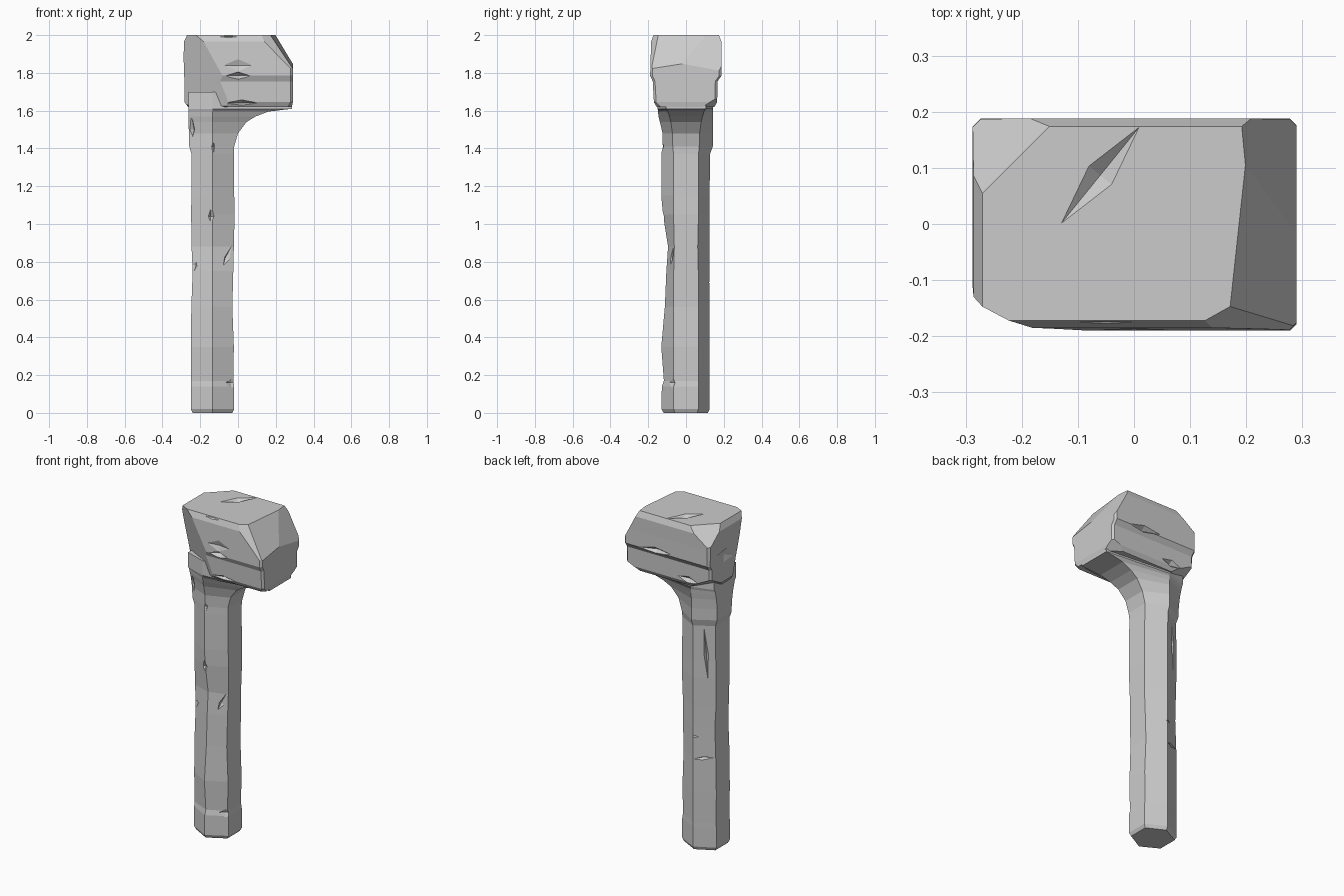
import bpy, bmesh, math
from mathutils import Vector, Matrix, Euler


def loft(name, rings):
    """Skin a stack of closed rings and cap both ends."""
    bm = bmesh.new()
    vr = [[bm.verts.new(p) for p in r] for r in rings]
    n = len(vr[0])
    for a, b in zip(vr, vr[1:]):
        for i in range(n):
            j = (i + 1) % n
            bm.faces.new((a[i], a[j], b[j], b[i]))
    bm.faces.new(vr[0][::-1])
    bm.faces.new(vr[-1])
    bmesh.ops.recalc_face_normals(bm, faces=bm.faces[:])
    return bm


def chip(bm, a, b, c, centre):
    """Slice off the corner lying beyond the plane through a, b, c."""
    a, b, c = Vector(a), Vector(b), Vector(c)
    n = (b - a).cross(c - a).normalized()
    if n.dot(Vector(centre) - a) > 0:
        n = -n
    res = bmesh.ops.bisect_plane(bm, geom=bm.verts[:] + bm.edges[:] + bm.faces[:],
                                 plane_co=a, plane_no=n, clear_outer=True)
    edges = [e for e in res["geom_cut"] if isinstance(e, bmesh.types.BMEdge) and e.is_boundary]
    bmesh.ops.holes_fill(bm, edges=edges, sides=0)


def finish(name, bm):
    bmesh.ops.recalc_face_normals(bm, faces=bm.faces[:])
    me = bpy.data.meshes.new(name)
    bm.to_mesh(me)
    bm.free()
    ob = bpy.data.objects.new(name, me)
    bpy.context.collection.objects.link(ob)
    return ob


def crack(target, loc, size, rot=(0, 0, 0)):
    """Carve a diamond-shaped nick with half-sizes `size`."""
    bm = bmesh.new()
    v = [bm.verts.new(p) for p in ((1, 0, 0), (0, 1, 0), (-1, 0, 0), (0, -1, 0), (0, 0, 1), (0, 0, -1))]
    for i in range(4):
        bm.faces.new((v[i], v[(i + 1) % 4], v[4]))
        bm.faces.new((v[(i + 1) % 4], v[i], v[5]))
    rot = Euler([math.radians(r) for r in rot]).to_matrix().to_4x4()
    bm.transform(Matrix.Translation(loc) @ rot @ Matrix.Diagonal((*size, 1)))
    cut = finish("cutter", bm)
    cut.hide_render = True
    m = target.modifiers.new("crack", "BOOLEAN")
    m.operation, m.solver, m.object = "DIFFERENCE", "EXACT", cut
    bpy.context.view_layer.objects.active = target
    bpy.ops.object.modifier_apply(modifier=m.name)
    bpy.data.objects.remove(cut)


# Column: worn hexagonal post flaring into a curved bracket
# z, left x, right x, front y, back y, half width of side flats
profile = [
    (0.00, -.240, -.03, -.118, .115, .060),
    (0.02, -.250, -.02, -.130, .125, .065),
    (0.14, -.250, -.02, -.128, .125, .065),
    (0.17, -.248, -.025, -.117, .125, .065),
    (0.35, -.250, -.022, -.131, .125, .065),
    (0.56, -.247, -.030, -.112, .125, .066),
    (0.75, -.240, -.025, -.104, .125, .065),
    (0.88, -.246, -.022, -.095, .125, .062),
    (1.05, -.248, -.018, -.122, .125, .066),
    (1.15, -.247, -.020, -.131, .125, .066),
    (1.37, -.246, -.022, -.131, .127, .066),
    (1.41, -.258, -.020, -.124, .142, .070),
    (1.48, -.260, .000, -.124, .142, .072),
    (1.54, -.262, .045, -.138, .142, .080),
    (1.57, -.263, .095, -.146, .143, .088),
    (1.595, -.263, .160, -.148, .143, .095),
    (1.61, -.263, .285, -.150, .143, .105),
    (1.70, -.263, .285, -.150, .143, .105),
]
cx = -.135
rings = [[(cx, yf, z), (xr, -w, z), (xr, w, z), (cx, yb, z), (xl, w, z), (xl, -w, z)]
         for z, xl, xr, yf, yb, w in profile]
column = finish("column", loft("column", rings))

# Nicks in the column: location, half sizes, rotation
for loc, size, rot in [
    ((-.19, .115, .56), (.11, .035, .018), (0, 8, 30)),
    ((-.15, .135, .69), (.05, .03, .012), (0, 0, 30)),
    ((-.20, .093, 1.20), (.014, .02, .17), (0, 4, 30)),
    ((-.145, -.135, 1.04), (.04, .035, .07), (0, 0, 0)),
    ((-.05, -.095, .82), (.035, .035, .14), (0, 25, 30)),
    ((-.235, -.085, .78), (.05, .025, .09), (0, 15, -30)),
    ((-.13, -.14, 1.41), (.025, .03, .06), (0, 0, 0)),
    ((-.245, -.09, 1.50), (.02, .025, .07), (0, 0, -30)),
    ((-.03, -.08, .16), (.08, .02, .05), (0, 0, 30)),
]:
    crack(column, loc, size, rot)

# Head: block of stacked chamfered rectangles with a narrower lower course
courses = [  # z, left x, right x, front y, back y, corner cut
    (1.620, -.265, .285, -.155, .150, .02),
    (1.645, -.283, .290, -.170, .165, .012),
    (1.755, -.283, .290, -.176, .167, .012),
    (1.785, -.285, .290, -.190, .188, .012),
    (1.880, -.288, .290, -.187, .187, .014),
    (1.965, -.286, .290, -.185, .188, .016),
    (2.000, -.270, .275, -.172, .174, .016),
]
rings = [[(l + c, f, z), (r - c, f, z), (r, f + c, z), (r, b - c, z),
          (r - c, b, z), (l + c, b, z), (l, b - c, z), (l, f + c, z)]
         for z, l, r, f, b, c in courses]
bm = loft("head", rings)
mid = (0, 0, 1.83)
# Broken right top edge, then smaller broken corners
chip(bm, (.20, .09, 2), (.225, -.17, 2), (.292, -.05, 1.85), mid)
chip(bm, (.20, -.12, 2), (.20, .10, 2), (.29, .0, 1.89), mid)
chip(bm, (.198, .10, 2), (.225, .19, 1.975), (.29, .12, 1.87), mid)
chip(bm, (.12, -.19, 1.975), (.22, -.12, 2), (.29, -.15, 1.88), mid)
chip(bm, (-.288, -.13, 1.97), (-.18, -.187, 1.97), (-.265, -.15, 2), mid)
chip(bm, (-.285, .06, 1.985), (-.15, .175, 2), (-.275, .187, 1.90), mid)
chip(bm, (-.29, -.06, 1.64), (-.12, -.175, 1.645), (-.284, -.175, 1.685), mid)
chip(bm, (-.29, .05, 1.64), (-.16, .17, 1.64), (-.284, .168, 1.70), mid)
chip(bm, (.292, .10, 1.63), (.20, .17, 1.63), (.29, .167, 1.67), mid)
head = finish("head", bm)

# Cracks in the head
for loc, size, rot in [
    ((-.06, .087, 2.0), (.11, .026, .022), (0, 0, 51)),
    ((0, -.186, 1.785), (.07, .03, .022), (0, 0, 0)),
    ((0, -.188, 1.84), (.075, .012, .035), (0, 0, 0)),
    ((.08, .188, 1.79), (.11, .03, .022), (0, 3, 0)),
    ((-.13, .17, 1.66), (.08, .03, .025), (0, -6, 0)),
    ((.02, -.172, 1.64), (.10, .03, .018), (0, 0, 0)),
    ((-.285, .03, 1.80), (.012, .09, .05), (20, 0, 0)),
    ((-.05, -.187, 1.992), (.12, .02, .012), (0, 0, 0)),
]:
    crack(head, loc, size, rot)
